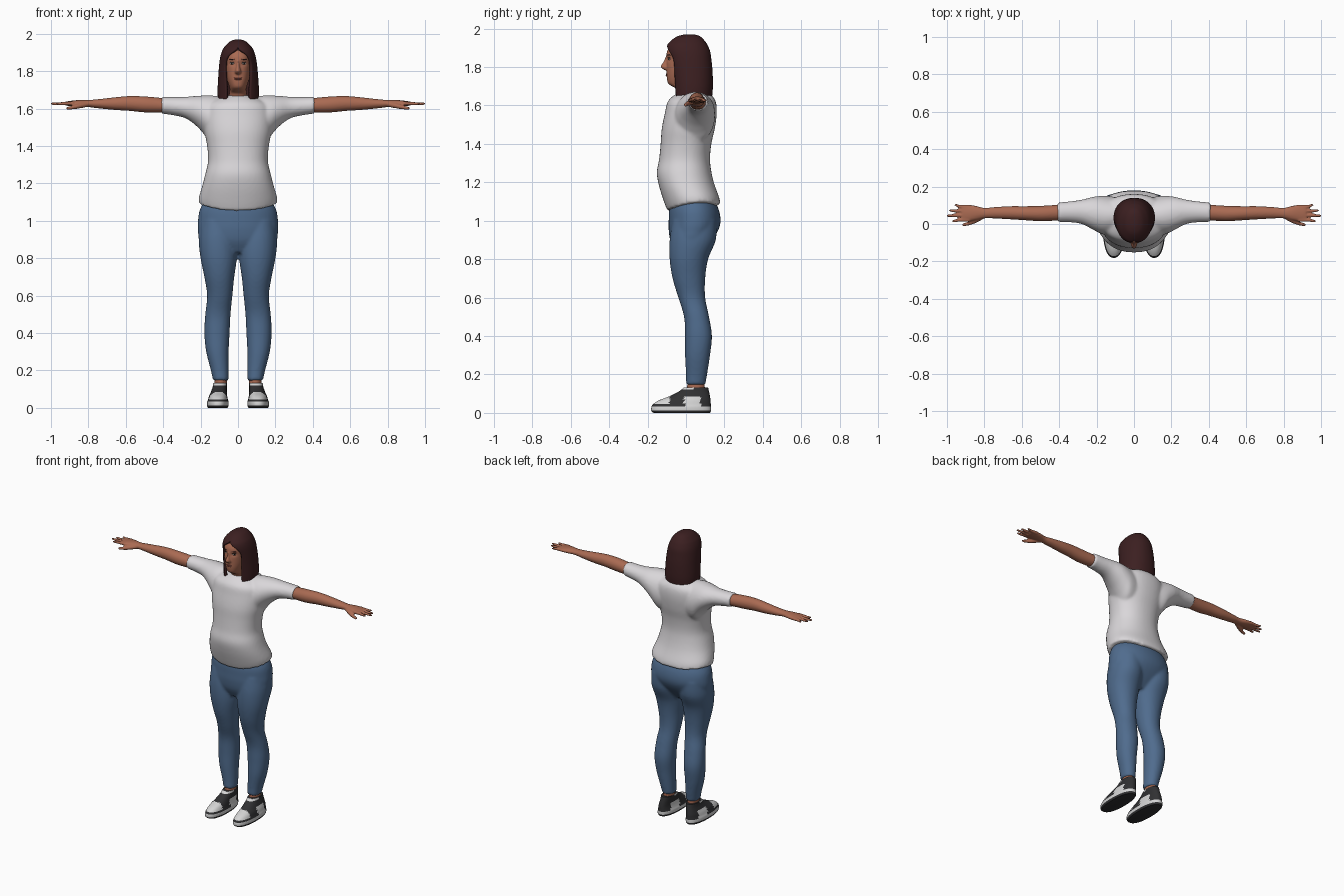
import bpy, bmesh, math
from mathutils import Matrix, Vector
from mathutils.bvhtree import BVHTree

cube = bpy.data.objects.get("Cube")
if cube:
    bpy.data.objects.remove(cube)


def material(name, *rgb):
    mat = bpy.data.materials.new(name)
    mat.use_nodes = True
    mat.diffuse_color = (*rgb, 1)
    mat.node_tree.nodes["Principled BSDF"].inputs["Base Color"].default_value = (*rgb, 1)
    return mat


skin = material("skin", .40, .145, .085)
hair_brown = material("hair brown", .045, .014, .015)
shirt_white = material("shirt white", .70, .68, .70)
denim = material("denim blue", .08, .15, .27)
shoe_dark = material("shoe charcoal", .03, .03, .032)
shoe_white = material("shoe white", .66, .66, .66)
lip = material("lip rose", .28, .08, .06)
eye_white = material("eye white", .5, .45, .42)
eye_dark = material("eye dark", .02, .012, .01)


def spline(rings, steps):
    """Smoothly interpolate every column of a ring table."""
    last = len(rings) - 1
    out = []
    for i in range(last):
        quad = zip(rings[max(i - 1, 0)], rings[i], rings[i + 1], rings[min(i + 2, last)])
        quad = list(quad)
        for k in range(steps):
            t = k / steps
            out.append([b + t / 2 * (c - a + t * (2 * a - 5 * b + 4 * c - d
                        + t * (3 * (b - c) + d - a))) for a, b, c, d in quad])
    return out + [list(rings[-1])]


def loft(bm, rings, axis="z", side=1, power=2.0, steps=5, n=44, warp=None):
    """Rings are (position, low, high, low, high, optional front gap) in hundredths."""
    loops = []
    gapped = len(rings[0]) > 5
    for h, a0, a1, b0, b1, *gap in spline(rings, steps):
        ra, rb = (a1 - a0) / 2, (b1 - b0) / 2
        g = math.asin(min(.98, max(0, gap[0]) / ra)) if gap else 0
        loop = []
        for j in range(n + 1 if gapped else n):
            th = g + (2 * math.pi - 2 * g) * j / n
            s, c = math.sin(th), -math.cos(th)
            a = (a0 + a1) / 2 + ra * math.copysign(abs(s) ** (2 / power), s)
            b = (b0 + b1) / 2 + rb * math.copysign(abs(c) ** (2 / power), c)
            co = Vector((a, b, h) if axis == "z" else (h, a, b)) / 100
            co.x *= side
            if warp:
                warp(co)
            loop.append(bm.verts.new(co))
        loops.append(loop)
    for low, high in zip(loops, loops[1:]):
        for j in range(n):
            k = (j + 1) % len(low)
            bm.faces.new((low[j], low[k], high[k], high[j]))
    bm.faces.new(loops[-1])
    if not gapped:
        bm.faces.new(loops[0][::-1])
    bmesh.ops.remove_doubles(bm, verts=bm.verts, dist=.00005)
    if not gapped:
        bmesh.ops.recalc_face_normals(bm, faces=bm.faces)


def finish(name, bm, mats, voxel=0, relax=4, paint=None):
    """Turn the mesh into an object, optionally fusing its parts into one skin."""
    mesh = bpy.data.meshes.new(name)
    if paint:
        for f in bm.faces:
            f.material_index = paint(f.calc_center_median())
    bm.to_mesh(mesh)
    bm.free()
    for mat in mats:
        mesh.materials.append(mat)
    obj = bpy.data.objects.new(name, mesh)
    bpy.context.collection.objects.link(obj)
    mesh.polygons.foreach_set("use_smooth", [True] * len(mesh.polygons))
    if voxel:
        fuse = obj.modifiers.new("fuse", "REMESH")
        fuse.mode = "VOXEL"
        fuse.voxel_size = voxel
        fuse.use_smooth_shade = True
        soft = obj.modifiers.new("soften", "SMOOTH")
        soft.factor, soft.iterations = .5, relax
    return obj


# Jeans: two legs fused with the hips
bm = bmesh.new()
leg = [(14.5, 5, 13.3, 0, 10), (20, 5, 14.5, 0, 11), (30, 5, 17, -.5, 12.5),
       (40, 4.5, 18, -.5, 13.5), (50, 4, 17.5, -1, 12), (60, 3, 16.5, -4, 10),
       (70, 2, 18, -7, 10), (80, .6, 20, -8.5, 11.5), (90, .3, 21, -8.5, 15.5),
       (100, 1, 20, -7, 16)]
for side in (1, -1):
    loft(bm, leg, side=side, power=2.1)
loft(bm, [(83, -10, 10, -5, 8), (89, -20, 20, -8, 13), (95, -21.4, 21.4, -9, 16.8),
          (100, -21.4, 21.4, -9, 18), (106, -20.4, 20.4, -8.7, 17), (112, -17, 17, -7, 14)],
     power=2.1)
finish("jeans", bm, [denim], .009)


# Shirt: torso with an arched hem, fused with short sleeves
def arch_hem(co):
    if co.z < 1.2:
        co.z += (co.x ** 2 * .9 + max(co.y, 0) * .15) * (1.2 - co.z) / .15


bm = bmesh.new()
loft(bm, [(105, -21, 21, -9.6, 18), (110, -20.8, 20.8, -11.5, 17.4), (118, -19.2, 19.2, -14, 15),
          (125, -17.5, 17.5, -15.2, 13.3), (132, -16, 16, -14, 12.5), (140, -16.5, 16.5, -13.2, 13.2),
          (148, -18, 18, -12.6, 15), (156, -18.5, 18.5, -11, 16), (162, -17, 17, -9.5, 15.5),
          (165.5, -11, 11, -6, 13), (167, -6, 6, -3.5, 9)], power=2.2, warp=arch_hem)
for side in (1, -1):
    loft(bm, [(8, -5, 14, 140, 166.5), (14, -6, 15, 141, 167), (18, -5, 15, 146, 167),
              (22, -3, 14.5, 150.5, 166.8), (28, 0, 13, 154.8, 166.3), (35, 1, 12, 156.5, 166.2),
              (41, 1, 11.5, 157.3, 166.3)], "x", side)
finish("shirt", bm, [shirt_white], .009, 5)

# Arms: forearm, palm, fingers and thumb
for side, label in ((1, "left"), (-1, "right")):
    bm = bmesh.new()
    loft(bm, [(36, 2, 11, 158, 165), (42, 1.8, 10.2, 157.8, 165.8), (50, 1.5, 9.7, 158, 166.5),
              (58, 2, 9.5, 158.8, 166.7), (66, 2.5, 9.5, 159.3, 166), (75, 3, 9, 160.2, 165),
              (80, 3, 8.6, 160.8, 164.6), (85, 2, 9.8, 161, 164.6), (89, 1.4, 10.3, 161.3, 164.2),
              (92, 1.6, 10.2, 161.6, 163.8)], "x", side)
    fingers = [(2.1, 1.5, 97.2), (4.6, 4.4, 100), (7, 7.2, 98.8), (9.3, 10.2, 95.8)]
    for root, tip, reach in fingers:
        loft(bm, [(88, root - 1, root + 1, 161.7, 163.9),
                  (93, root - .9, root + .9, 161.8, 163.6),
                  ((93 + reach) / 2, (root + tip) / 2 - .85, (root + tip) / 2 + .85, 161.8, 163.4),
                  (reach - .5, tip - .65, tip + .65, 162, 163.3),
                  (reach + .2, tip - .3, tip + .3, 162.3, 162.9)], "x", side, n=16)
    loft(bm, [(80, 3, 6, 161, 163.5), (84, .8, 4, 160.2, 162.9), (88, -.7, 1.5, 159.6, 161.8),
              (91, -1.1, .5, 159.4, 161), (91.8, -.9, .1, 159.8, 160.6)], "x", side, n=16)
    finish(label + "_arm", bm, [skin], .005, 3)


# Head with neck, nose and hollowed eye sockets
def eye_sockets(co):
    if co.y < 0:
        dx, dz = (abs(co.x) - .032) / .017, (co.z - 1.842) / .012
        co.y += .008 * math.exp(-dx * dx - dz * dz)


bm = bmesh.new()
loft(bm, [(158, -6, 6, -3, 9), (164, -5, 5, -3.2, 8), (168, -4.7, 4.7, -4, 8),
          (169.8, -4.4, 4.4, -7, 8), (171.5, -4.6, 4.6, -9.3, 8.5), (174.5, -5.6, 5.6, -10, 9),
          (178, -6.4, 6.4, -10.1, 10), (183, -6.8, 6.8, -10.1, 11), (188, -6.7, 6.7, -9.9, 11),
          (192, -5, 5, -7.3, 9), (195, -2, 2, -3, 6)], power=2.4, steps=7, n=72, warp=eye_sockets)
loft(bm, [(178.3, -1.1, 1.1, -11, -7), (179.2, -1.8, 1.8, -12.4, -7), (180.4, -1.6, 1.6, -13.2, -7),
          (183, -.9, .9, -11.7, -7), (186.5, -.7, .7, -10.2, -7)], n=24)
head = finish("head", bm, [skin], .0045, 4)

# Facial features rest on the face surface
bpy.context.view_layer.update()
face = BVHTree.FromObject(head, bpy.context.evaluated_depsgraph_get())


def feature(name, x, z, size, mat, out=0.0, tilt=0.0):
    hit, normal, _, _ = face.ray_cast(Vector((x, -1, z)), Vector((0, 1, 0)))
    if hit is None:
        return
    turn = math.atan2(normal.x, -normal.y)
    frame = (Matrix.Translation(hit + normal * out) @ Matrix.Rotation(turn, 4, "Z")
             @ Matrix.Rotation(tilt, 4, "Y") @ Matrix.Diagonal((*size, 1)))
    bm = bmesh.new()
    bmesh.ops.create_uvsphere(bm, u_segments=20, v_segments=12, radius=1, matrix=frame)
    finish(name, bm, [mat])


for side, label in ((1, "left"), (-1, "right")):
    feature(label + "_eye", side * .032, 1.842, (.013, .004, .0055), eye_white)
    feature(label + "_iris", side * .032, 1.842, (.0055, .003, .0055), eye_dark, .0025)
    feature(label + "_lashes", side * .032, 1.848, (.015, .004, .002), eye_dark, .001, side * .08)
    feature(label + "_eyebrow", side * .034, 1.863, (.018, .003, .0028), hair_brown, 0, side * .1)
feature("upper_lip", 0, 1.764, (.021, .004, .0035), lip)
feature("lower_lip", 0, 1.757, (.018, .005, .0042), lip)

# Hair: bobbed shell, open around the face
bm = bmesh.new()
loft(bm, [(164.5, -10.7, 11, -7, 13.6, 6.3), (170, -10.9, 11.2, -7.4, 14, 6.2),
          (178, -10.5, 10.7, -8.4, 13.8, 6.8), (184, -10, 10.1, -9.4, 13.2, 6.8),
          (188, -9.4, 9.4, -10.3, 12.6, 5.2), (191, -8.4, 8.4, -10, 11.4, 1.6),
          (193, -7.2, 7.2, -8.6, 10.2, 0), (195.5, -4.8, 4.8, -5.4, 8, 0),
          (196.7, -2.4, 2.4, -2, 5.5, 0), (197, -.4, .4, 1, 2.4, 0)], power=2.15, n=64)
hair = finish("hair", bm, [hair_brown])
shell = hair.modifiers.new("thickness", "SOLIDIFY")
shell.thickness, shell.offset = .016, -1


# Sneakers: dark sole and overlays on a pale upper
def sneaker_paint(p):
    if p.z < .012:
        return 0
    if p.z < .034:
        return 1
    if p.y < -.085:
        return 0 if p.z < .045 else 1
    if p.z > .118 and p.y < .04:
        return 1
    return 1 if p.z < .085 and -.01 < p.y < .075 else 0


for side, label in ((1, "left"), (-1, "right")):
    bm = bmesh.new()
    loft(bm, [(0, 5.6, 16, -16.8, 12.4), (1, 5.1, 16.5, -18, 13), (3, 5, 16.5, -18, 13),
              (4.5, 5.4, 16, -17.2, 12.9), (6.5, 5.8, 15.4, -14.2, 12.8), (8.5, 6, 14.5, -9, 12.5),
              (11, 6, 13.6, -4, 12), (13.3, 6, 13.2, -1, 11.5)], side=side, power=2.3, n=64)
    shoe = finish(label + "_shoe", bm, [shoe_dark, shoe_white], paint=sneaker_paint)
    bpy.ops.object.select_all(action="DESELECT")
    bpy.context.view_layer.objects.active = shoe
    shoe.select_set(True)
    bpy.ops.object.shade_smooth_by_angle(angle=math.radians(40))
    bm = bmesh.new()
    loft(bm, [(9, 6.2, 12.8, .6, 10.3), (13, 6, 12.6, .6, 9.8), (17, 6, 12.6, .8, 9.6)], side=side)
    finish(label + "_ankle", bm, [skin])
